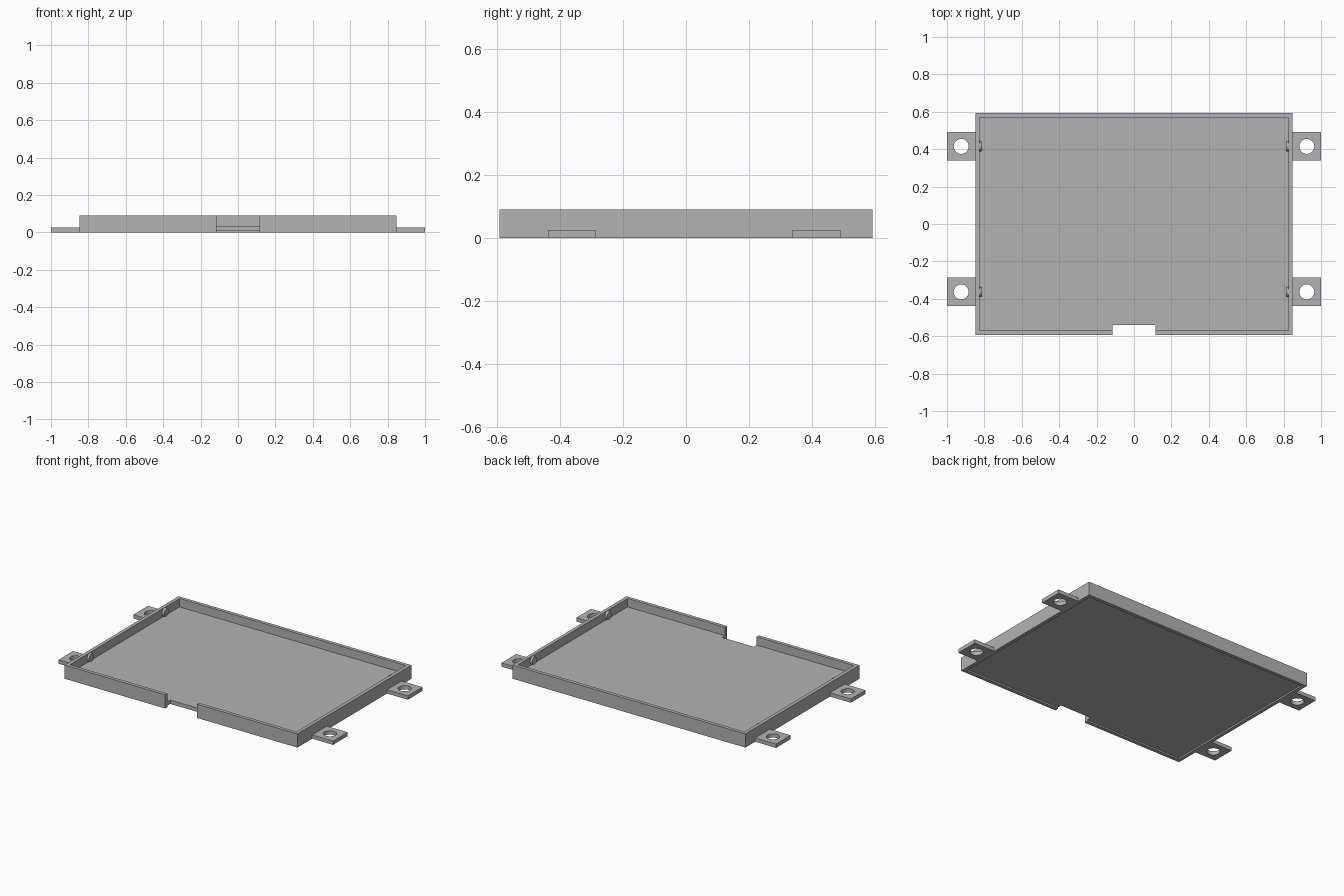
import bpy, bmesh, math
from mathutils import Matrix

if "Cube" in bpy.data.objects:
    bpy.data.objects.remove(bpy.data.objects["Cube"])

W, D, H = 0.848, 0.593, 0.09      # outer half width, half depth, height
T = 0.023                         # wall thickness
NX, NY = 0.115, -0.54             # notch half width and inner edge
IX, IY = W - T, D - T

grey = bpy.data.materials.new("plain grey")
grey.diffuse_color = (0.45, 0.45, 0.45, 1)
grey.use_nodes = True
grey.node_tree.nodes["Principled BSDF"].inputs["Base Color"].default_value = grey.diffuse_color


def finish(name, bm):
    bmesh.ops.recalc_face_normals(bm, faces=bm.faces)
    me = bpy.data.meshes.new(name)
    bm.to_mesh(me)
    bm.free()
    me.materials.append(grey)
    ob = bpy.data.objects.new(name, me)
    bpy.context.collection.objects.link(ob)
    return ob


def prism(name, points, z0, z1):
    bm = bmesh.new()
    face = bm.faces.new([bm.verts.new((x, y, z0)) for x, y in points])
    new = bmesh.ops.extrude_face_region(bm, geom=[face], use_keep_orig=True)["geom"]
    for v in new:
        if isinstance(v, bmesh.types.BMVert):
            v.co.z = z1
    return finish(name, bm)


# Tray wall: one C-shaped profile, open at the front notch
half = [(NX, -D), (W, -D), (W, D)]
inner = [(IX, IY), (IX, -IY), (NX, -IY)]
mirror = lambda pts: [(-x, y) for x, y in reversed(pts)]
prism("tray_wall", half + mirror(half) + mirror(inner) + inner, 0, H)

# Floor panel: slightly raised, with the notch cut in
right = [(NX, NY), (NX, -IY), (IX, -IY), (IX, IY)]
prism("floor_panel", right + mirror(right), 0.01, 0.035)


# Mounting tab: square plate with a round hole
def tab(name, cx, cy, half_size=0.076, r=0.04, h=0.025, n=32):
    bm = bmesh.new()
    rings = []
    for i in range(n):
        a = 2 * math.pi * i / n
        c, s = math.cos(a), math.sin(a)
        k = half_size / max(abs(c), abs(s))
        rings.append([bm.verts.new((cx + q * c, cy + q * s, z))
                      for q, z in ((r, 0), (k, 0), (k, h), (r, h))])
    for i in range(n):
        a, b = rings[i], rings[(i + 1) % n]
        for j in range(4):
            m = (j + 1) % 4
            bm.faces.new((a[j], a[m], b[m], b[j]))
    finish(name, bm)


# Snap bump: low tapered disc on the inner side of a wall
def bump(name, side, cy):
    bm = bmesh.new()
    bmesh.ops.create_cone(bm, cap_ends=True, segments=24, radius1=0.029,
                          radius2=0.024, depth=0.014,
                          matrix=Matrix.Translation((side * (IX - 0.005), cy, 0.06))
                          @ Matrix.Rotation(-side * math.pi / 2, 4, 'Y'))
    finish(name, bm)


for side, sn in ((-1, "left"), (1, "right")):
    for cy, yn in ((0.415, "back"), (-0.363, "front")):
        tab(f"mounting_tab_{yn}_{sn}", side * 0.924, cy)
        bump(f"snap_bump_{yn}_{sn}", side, cy)
